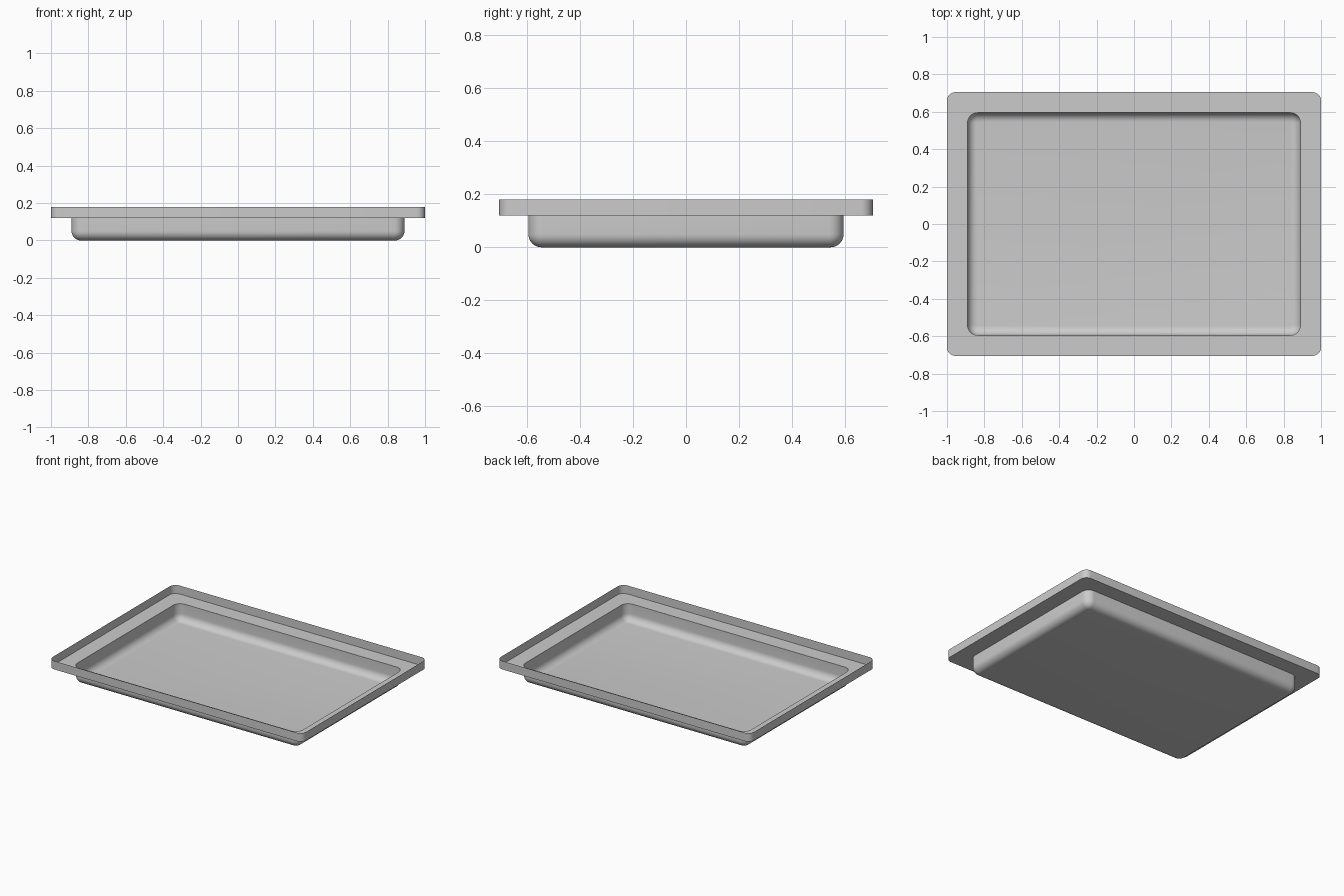
import bpy, bmesh, math

cube = bpy.data.objects.get("Cube")
if cube:
    bpy.data.objects.remove(cube, do_unlink=True)

RIM_X, RIM_Y, RIM_R = 1.0, 0.705, 0.045      # outer wall half sizes, corner radius
PAN_X, PAN_Y, PAN_R = 0.89, 0.595, 0.055     # basin half sizes, corner radius
TOP, LEDGE, FILLET = 0.18, 0.12, 0.05
CORNER_STEPS, FILLET_STEPS = 8, 8

metal = bpy.data.materials.new("light_grey_metal")
metal.use_nodes = True
grey = (0.6, 0.6, 0.6, 1)
metal.diffuse_color = grey
metal.node_tree.nodes["Principled BSDF"].inputs["Base Color"].default_value = grey


def add_ring(bm, hx, hy, radius, z):
    """Rounded rectangle of vertices, counter-clockwise."""
    ring = []
    for quarter, (sx, sy) in enumerate([(1, 1), (-1, 1), (-1, -1), (1, -1)]):
        for i in range(CORNER_STEPS + 1):
            a = (quarter + i / CORNER_STEPS) * math.pi / 2
            ring.append(bm.verts.new((sx * (hx - radius) + radius * math.cos(a),
                                      sy * (hy - radius) + radius * math.sin(a), z)))
    return ring


def bridge(bm, outer, inner):
    n = len(outer)
    for i in range(n):
        j = (i + 1) % n
        bm.faces.new((outer[i], outer[j], inner[j], inner[i]))


bm = bmesh.new()

# Upright rim, ledge and basin wall
rings = [add_ring(bm, RIM_X, RIM_Y, RIM_R, TOP),
         add_ring(bm, RIM_X, RIM_Y, RIM_R, LEDGE),
         add_ring(bm, PAN_X, PAN_Y, PAN_R, LEDGE)]

# Rounded transition from wall to floor
for i in range(FILLET_STEPS + 1):
    a = i / FILLET_STEPS * math.pi / 2
    inset = FILLET * (1 - math.cos(a))
    rings.append(add_ring(bm, PAN_X - inset, PAN_Y - inset, PAN_R - inset,
                          FILLET * (1 - math.sin(a))))

for outer, inner in zip(rings, rings[1:]):
    bridge(bm, outer, inner)

# Floor
bm.faces.new(rings[-1])

mesh = bpy.data.meshes.new("tray")
bm.to_mesh(mesh)
bm.free()
mesh.materials.append(metal)
tray = bpy.data.objects.new("tray", mesh)
bpy.context.collection.objects.link(tray)

bpy.ops.object.select_all(action="DESELECT")
tray.select_set(True)
bpy.context.view_layer.objects.active = tray
bpy.ops.object.shade_smooth_by_angle(angle=math.radians(35))
